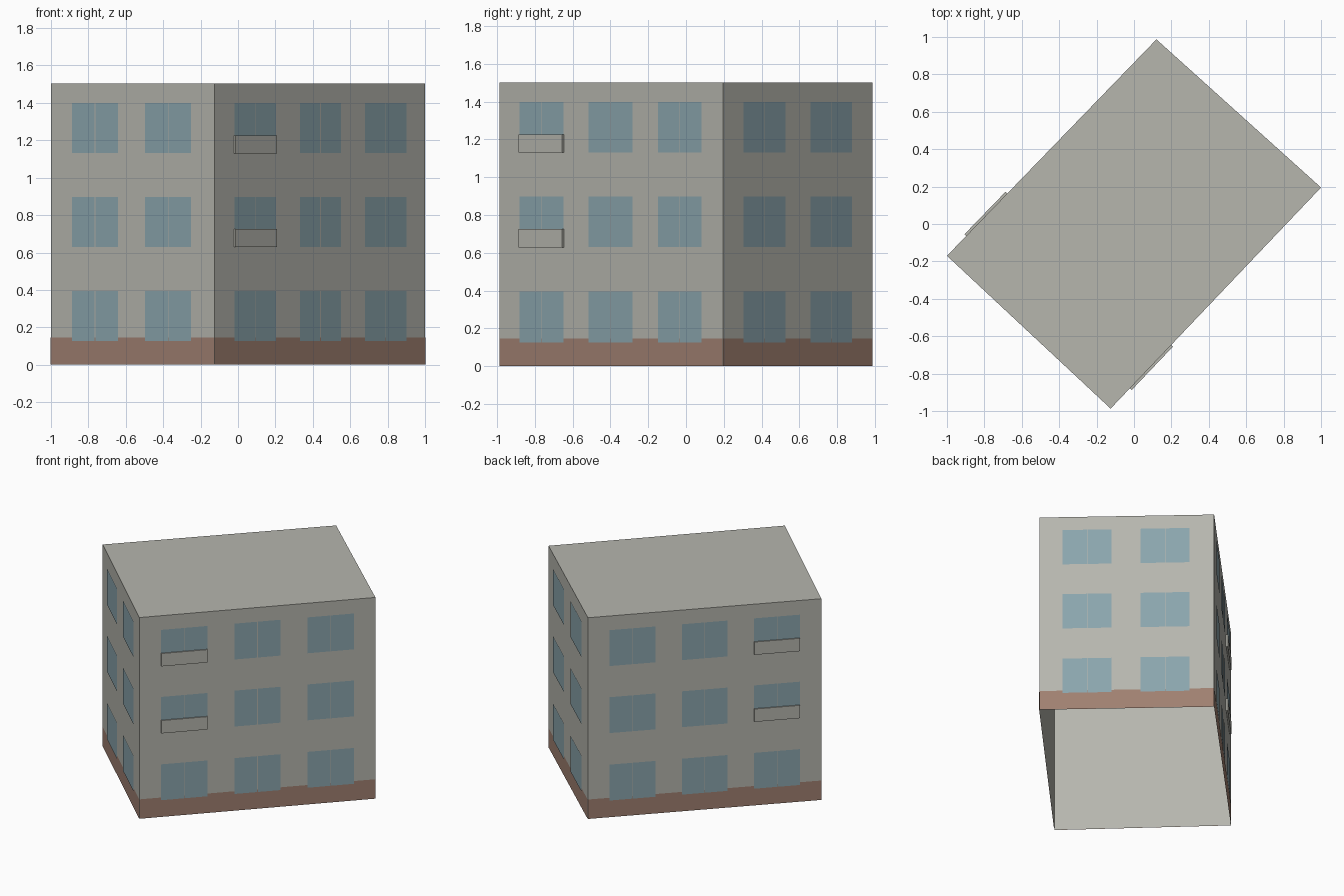
import bpy
import bmesh
from mathutils import Vector

cube = bpy.data.objects.get("Cube")
if cube:
    bpy.data.objects.remove(cube, do_unlink=True)


def material(name, color):
    mat = bpy.data.materials.new(name)
    mat.use_nodes = True
    mat.diffuse_color = (*color, 1)
    mat.node_tree.nodes["Principled BSDF"].inputs["Base Color"].default_value = (*color, 1)
    return mat


plaster = material("grey plaster", (0.468, 0.468, 0.423))
brick = material("brown plinth", (0.352, 0.216, 0.165))
glass = material("blue glass", (0.258, 0.376, 0.418))

HEIGHT = 1.503
PLINTH = 0.145
FLOORS = [0.126, 0.63, 1.131]
WINDOW_HEIGHT = 0.268
RAIL_HEIGHT = 0.095
CORNERS = [Vector(c) for c in ((-1, -0.17, 0), (-0.125, -0.987, 0),
                               (1, 0.195, 0), (0.12, 0.987, 0))]


def make_object(name, bm, mat):
    mesh = bpy.data.meshes.new(name)
    bm.to_mesh(mesh)
    bm.free()
    mesh.materials.append(mat)
    bpy.context.collection.objects.link(bpy.data.objects.new(name, mesh))


class Wall:
    """One facade, addressed by fraction along it, height and outward offset."""

    def __init__(self, start, end):
        self.start, self.run = start, end - start
        self.out = self.run.cross(Vector((0, 0, 1))).normalized()

    def point(self, t, z, offset):
        return self.start + self.run * t + self.out * offset + Vector((0, 0, z))

    def plate(self, bm, t0, t1, z0, z1, offset):
        spots = ((t0, z0), (t1, z0), (t1, z1), (t0, z1))
        return bm.faces.new([bm.verts.new(self.point(t, z, offset)) for t, z in spots])


walls = [Wall(CORNERS[i], CORNERS[(i + 1) % 4]) for i in range(4)]
names = ["front_left", "front_right", "back_right", "back_left"]

# Building shell: four walls and a flat roof, open underneath
bm = bmesh.new()
for wall in walls:
    wall.plate(bm, 0, 1, 0, HEIGHT, 0)
bm.faces.new([bm.verts.new(c + Vector((0, 0, HEIGHT))) for c in CORNERS])
bmesh.ops.remove_doubles(bm, verts=bm.verts, dist=0.0001)
make_object("building_shell", bm, plaster)

# Plinth skin around the foot of the walls
bm = bmesh.new()
for wall in walls:
    wall.plate(bm, 0, 1, 0, PLINTH, 0.002)
make_object("plinth", bm, brick)

# Windows: two panes with a narrow gap, in two or three columns
for index, (wall, name) in enumerate(zip(walls, names)):
    long_side = index % 2 == 1
    columns = [0.19, 0.5, 0.81] if long_side else [0.273, 0.72]
    half = 0.098 if long_side else 0.14
    gap = 0.002 / wall.run.length
    bm = bmesh.new()
    for z in FLOORS:
        for t in columns:
            wall.plate(bm, t - half, t - gap, z, z + WINDOW_HEIGHT, 0.005)
            wall.plate(bm, t + gap, t + half, z, z + WINDOW_HEIGHT, 0.005)
    make_object(name + "_windows", bm, glass)

    # Shallow balcony panels on the upper floors of the long sides
    if long_side:
        t = columns[0] if index == 1 else columns[-1]
        bm = bmesh.new()
        for z in FLOORS[1:]:
            face = wall.plate(bm, t - half, t + half, z - 0.001, z + RAIL_HEIGHT, 0)
            result = bmesh.ops.extrude_face_region(bm, geom=[face], use_keep_orig=True)
            moved = [v for v in result["geom"] if isinstance(v, bmesh.types.BMVert)]
            bmesh.ops.translate(bm, verts=moved, vec=wall.out * 0.013)
        bmesh.ops.recalc_face_normals(bm, faces=bm.faces)
        make_object(name + "_balcony_panels", bm, plaster)
